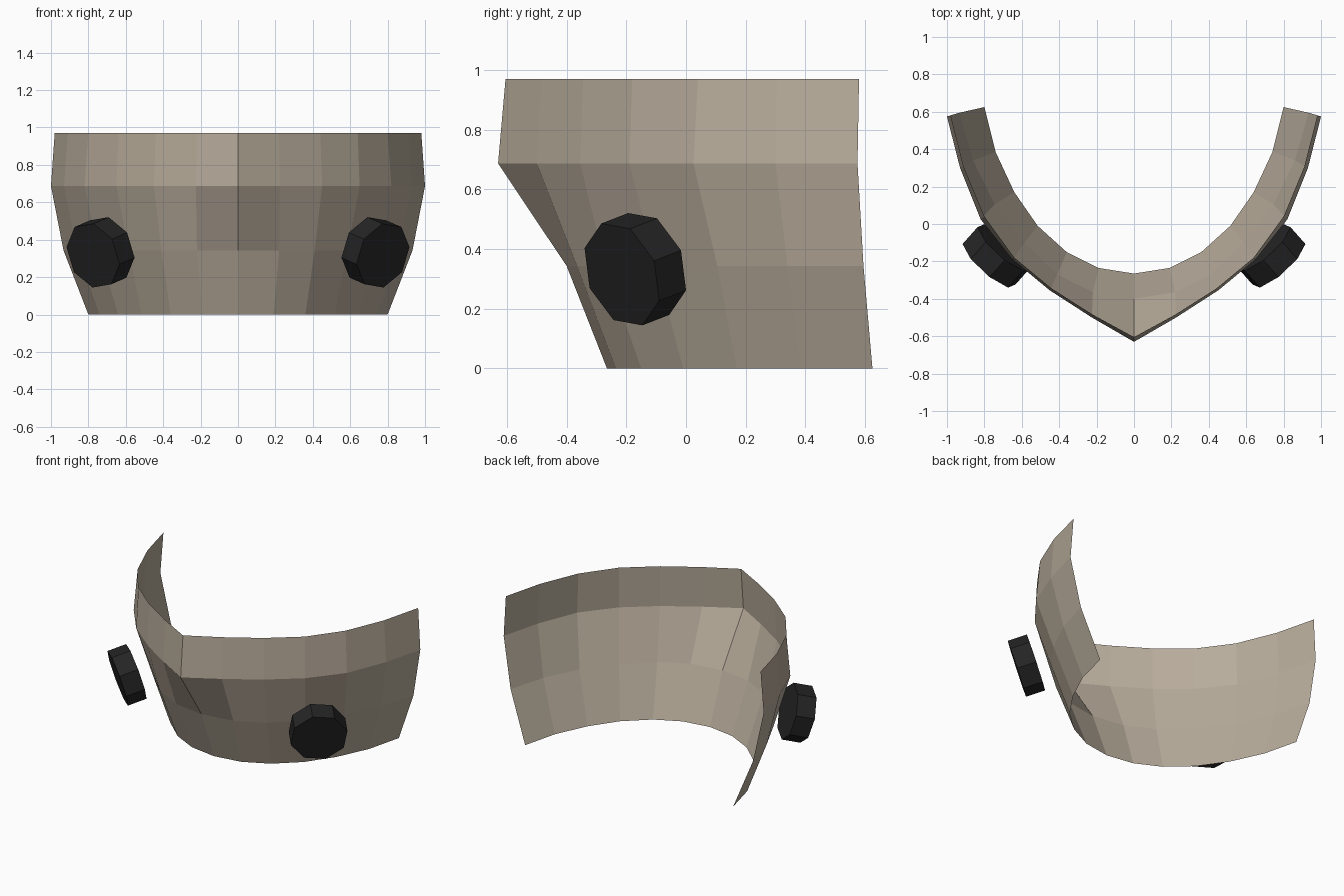
import bpy, bmesh
from math import radians, sin, cos, tau
from mathutils import Vector

cube = bpy.data.objects.get("Cube")
if cube:
    bpy.data.objects.remove(cube)


def material(name, rgb):
    mat = bpy.data.materials.new(name)
    mat.use_nodes = True
    mat.diffuse_color = (*rgb, 1)
    mat.node_tree.nodes["Principled BSDF"].inputs["Base Color"].default_value = (*rgb, 1)
    return mat


def make_object(name, bm, mat):
    mesh = bpy.data.meshes.new(name)
    bm.to_mesh(mesh)
    bm.free()
    mesh.materials.append(mat)
    obj = bpy.data.objects.new(name, mesh)
    bpy.context.collection.objects.link(obj)
    return obj


beige = material("warm beige", (0.48, 0.415, 0.33))
black = material("matte black", (0.018, 0.018, 0.018))

# Half outlines of the mask, from the centre ridge to the rear edge, by height
rows = {
    0.0: [(0, -.265), (.19, -.235), (.36, -.15), (.515, -.01), (.64, .17), (.74, .385), (.80, .625)],
    0.343: [(0, -.40), (.22, -.365), (.41, -.27), (.585, -.10), (.745, .105), (.86, .34), (.933, .595)],
    0.687: [(0, -.63), (.225, -.50), (.45, -.355), (.65, -.19), (.82, .025), (.93, .30), (1.0, .575)],
    0.97: [(0, -.605), (.22, -.485), (.44, -.345), (.64, -.18), (.80, .04), (.91, .305), (.98, .58)],
}

# Faceted open shell, skinned between the outlines and mirrored
bm = bmesh.new()
grid = [[bm.verts.new((x, y, z)) for x, y in row] for z, row in rows.items()]
for low, high in zip(grid, grid[1:]):
    for i in range(len(low) - 1):
        bm.faces.new((low[i], low[i + 1], high[i + 1], high[i]))
shell = make_object("mask_shell", bm, beige)
mirror = shell.modifiers.new("Mirror", 'MIRROR')
mirror.merge_threshold = 0.001

# Octagonal filter caps, tilted outward and down on each cheek
sides, radius = 8, 0.184
outer = Vector((.775, -.215, .315))
inner = Vector((.695, -.125, .35))
axis = (outer - inner).normalized()
across = Vector((0, 0, 1)).cross(axis).normalized()
upward = axis.cross(across)

for name, side in (("left_filter", 1), ("right_filter", -1)):
    bm = bmesh.new()
    rings = []
    for centre in (inner, outer):
        ring = []
        for i in range(sides):
            a = tau * i / sides + radians(15)
            p = centre + radius * (across * sin(a) - upward * cos(a))
            ring.append(bm.verts.new((p.x * side, p.y, p.z)))
        rings.append(ring)
    for i in range(sides):
        j = (i + 1) % sides
        bm.faces.new((rings[0][i], rings[0][j], rings[1][j], rings[1][i]))
    for ring in rings:
        bm.faces.new(ring)
    bmesh.ops.recalc_face_normals(bm, faces=bm.faces)
    make_object(name, bm, black)
